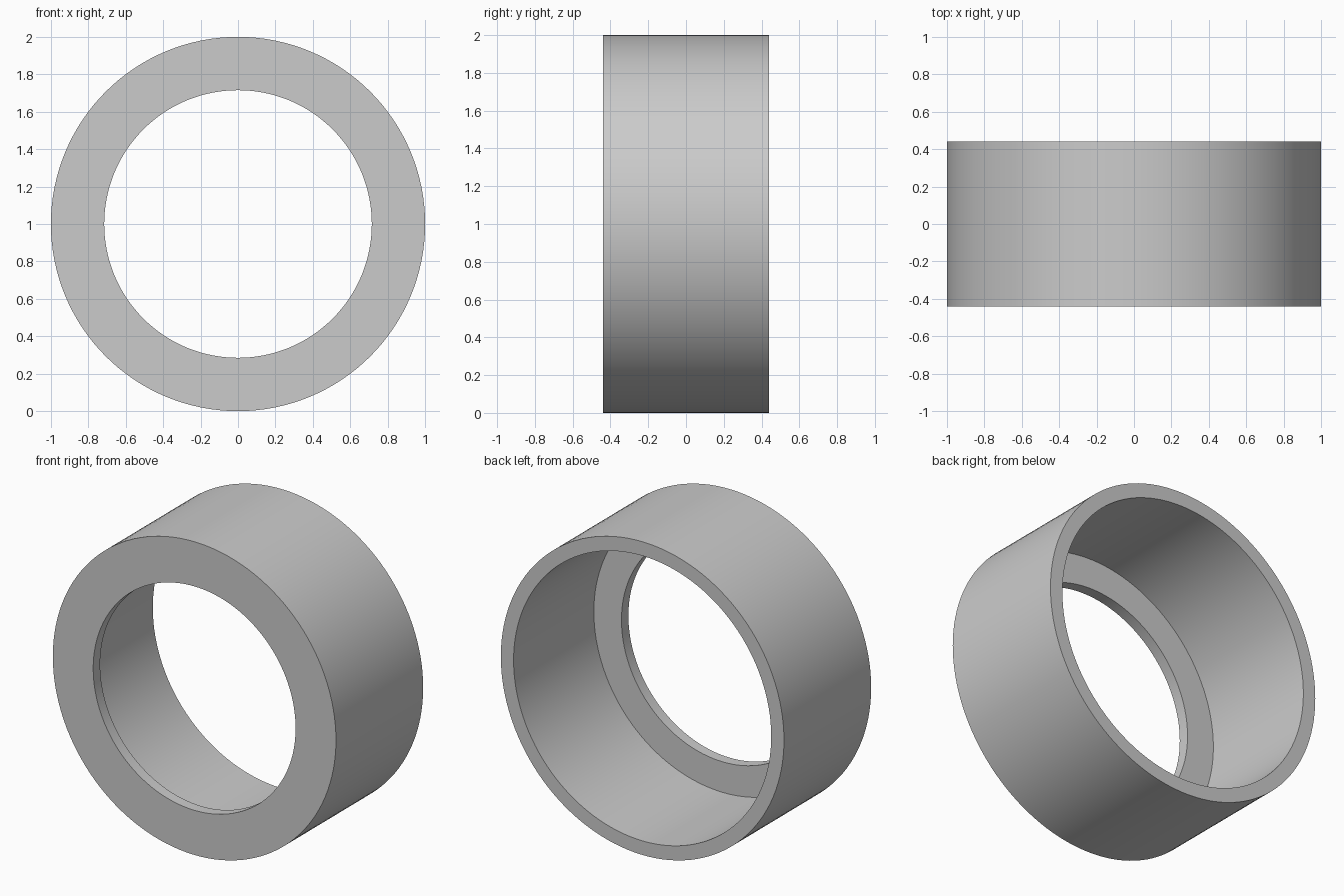
import bpy
import bmesh
import math
from mathutils import Matrix

default = bpy.data.objects.get("Cube")
if default:
    bpy.data.objects.remove(default, do_unlink=True)

SIDES = 128
HALF_DEPTH = 0.44
LIP = 0.07

# Single plain grey
grey = bpy.data.materials.new("plain_grey")
grey.use_nodes = True
color = (0.6, 0.6, 0.6, 1)
grey.diffuse_color = color
grey.node_tree.nodes["Principled BSDF"].inputs["Base Color"].default_value = color

# Cross-section as (radius, y): thin sleeve with an inward lip at the front
profile = [
    (1.0, -HALF_DEPTH),
    (1.0, HALF_DEPTH),
    (0.91, HALF_DEPTH),
    (0.91, LIP - HALF_DEPTH),
    (0.715, LIP - HALF_DEPTH),
    (0.715, -HALF_DEPTH),
]

# Lathe the section around the y axis
bm = bmesh.new()
verts = [bm.verts.new((r, y, 0)) for r, y in profile]
edges = [bm.edges.new((a, b)) for a, b in zip(verts, verts[1:] + verts[:1])]
bmesh.ops.spin(bm, geom=verts + edges, cent=(0, 0, 0), axis=(0, 1, 0),
               angle=math.tau, steps=SIDES, use_merge=True)
bmesh.ops.remove_doubles(bm, verts=bm.verts, dist=0.0001)
bmesh.ops.recalc_face_normals(bm, faces=bm.faces)
bmesh.ops.transform(bm, matrix=Matrix.Translation((0, 0, 1)), verts=bm.verts)

mesh = bpy.data.meshes.new("lipped_ring")
bm.to_mesh(mesh)
bm.free()
mesh.materials.append(grey)
ring = bpy.data.objects.new("lipped_ring", mesh)
bpy.context.collection.objects.link(ring)

# Smooth walls with crisp rims
bpy.ops.object.select_all(action="DESELECT")
ring.select_set(True)
bpy.context.view_layer.objects.active = ring
bpy.ops.object.shade_smooth_by_angle(angle=math.radians(30))
